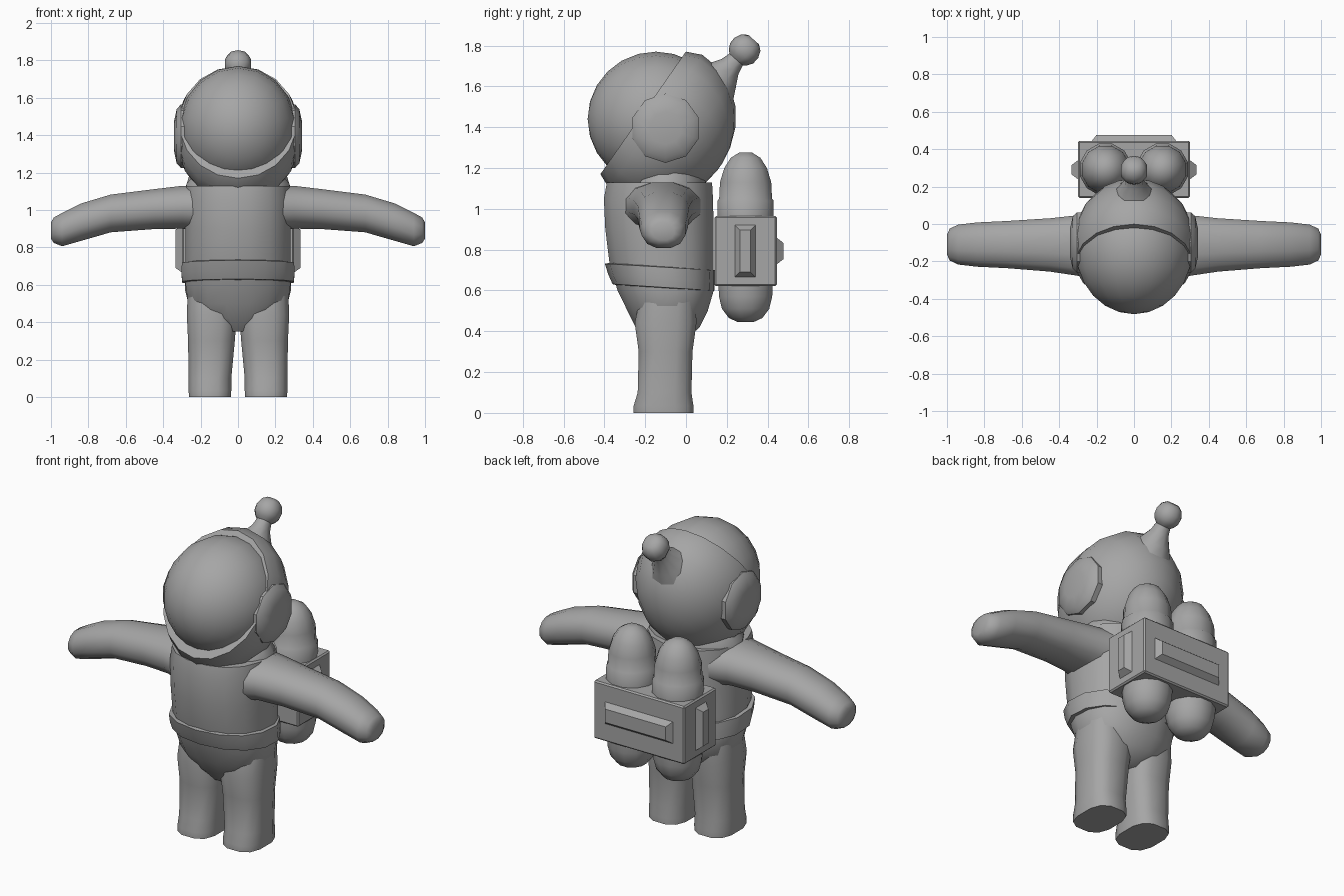
import bpy, bmesh, math
from mathutils import Vector

if "Cube" in bpy.data.objects:
    bpy.data.objects.remove(bpy.data.objects["Cube"])

grey = bpy.data.materials.new("suit grey")
grey.diffuse_color = (0.38, 0.38, 0.38, 1)
grey.use_nodes = True
grey.node_tree.nodes["Principled BSDF"].inputs["Base Color"].default_value = grey.diffuse_color


def finish(name, bm, angle=40):
    """Turn a bmesh into a named, shaded object."""
    bmesh.ops.recalc_face_normals(bm, faces=bm.faces)
    me = bpy.data.meshes.new(name)
    bm.to_mesh(me)
    bm.free()
    me.materials.append(grey)
    ob = bpy.data.objects.new(name, me)
    bpy.context.collection.objects.link(ob)
    bpy.ops.object.select_all(action='DESELECT')
    bpy.context.view_layer.objects.active = ob
    ob.select_set(True)
    bpy.ops.object.shade_smooth_by_angle(angle=math.radians(angle))
    return ob


def loft(name, rings, n=16, square=1.0, angle=40):
    """Skin rings of (centre, u half axis, v half axis); square < 1 is boxier."""
    bm = bmesh.new()
    loops = []
    for c, u, v in rings:
        loop = []
        for i in range(n):
            a = 2 * math.pi * (i + 0.5) / n
            ca, sa = math.cos(a), math.sin(a)
            ca = math.copysign(abs(ca) ** square, ca)
            sa = math.copysign(abs(sa) ** square, sa)
            loop.append(bm.verts.new(Vector(c) + Vector(u) * ca + Vector(v) * sa))
        loops.append(loop)
    for a, b in zip(loops, loops[1:]):
        for i in range(n):
            j = (i + 1) % n
            bm.faces.new((a[i], a[j], b[j], b[i]))
    bm.faces.new(loops[0])
    bm.faces.new(loops[-1])
    return finish(name, bm, angle)


def upright(rows):
    """Rows of (z, x, y, rx, ry) as horizontal rings."""
    return [((x, y, z), (rx, 0, 0), (0, ry, 0)) for z, x, y, rx, ry in rows]


def panel(name, centre, half, out, depth, taper):
    """Raised panel with sloped sides, growing along the axis 'out'."""
    out = Vector(out)
    u = Vector((0, 0, 1))
    v = out.cross(u)
    bm = bmesh.new()
    loops = []
    for d, s in ((-0.02, 0), (0, 0), (depth, taper)):
        loops.append([bm.verts.new(Vector(centre) + out * d
                                   + v * i * (half[0] - s) + u * j * (half[1] - s))
                      for i, j in ((-1, -1), (1, -1), (1, 1), (-1, 1))])
    for a, b in zip(loops, loops[1:]):
        for i in range(4):
            j = (i + 1) % 4
            bm.faces.new((a[i], a[j], b[j], b[i]))
    bm.faces.new(loops[0])
    bm.faces.new(loops[-1])
    return finish(name, bm, 20)


# Torso, tapering into the hips
loft("torso", upright([
    (0.35, 0, -0.10, 0.08, 0.09), (0.42, 0, -0.09, 0.21, 0.16),
    (0.50, 0, -0.09, 0.272, 0.20), (0.60, 0, -0.10, 0.285, 0.24),
    (0.74, 0, -0.12, 0.285, 0.26), (0.90, 0, -0.13, 0.287, 0.27),
    (1.05, 0, -0.135, 0.287, 0.272), (1.13, 0, -0.13, 0.28, 0.262)]), 16, 0.9)
loft("collar", upright([
    (1.11, 0, -0.10, 0.285, 0.20), (1.14, 0, -0.10, 0.28, 0.20),
    (1.19, 0, -0.09, 0.24, 0.17)]), 16)

# Belt, slightly lower at the back
loft("belt", [((0, y, z), (rx, 0, 0), (0, ry, -0.016)) for z, y, rx, ry in (
    (0.61, -0.11, 0.27, 0.23), (0.615, -0.11, 0.305, 0.25),
    (0.66, -0.12, 0.31, 0.26), (0.715, -0.128, 0.307, 0.27),
    (0.72, -0.128, 0.27, 0.24))], 14, 0.92, 35)

# Arms and legs
for side, s in (("right", 1), ("left", -1)):
    loft(side + "_arm", [((s * x, y, z), (0, hy, 0), (0, 0, hz)) for x, y, z, hy, hz in (
        (0.18, -0.12, 1.01, 0.20, 0.125), (0.30, -0.115, 1.015, 0.167, 0.118),
        (0.45, -0.112, 1.005, 0.147, 0.110), (0.68, -0.11, 0.982, 0.130, 0.104),
        (0.84, -0.11, 0.935, 0.122, 0.103), (0.94, -0.11, 0.896, 0.110, 0.092),
        (0.985, -0.11, 0.892, 0.088, 0.070), (1.0, -0.11, 0.890, 0.055, 0.045))],
        12, 0.9, 50)
    loft(side + "_leg", upright([(z, s * x, y, rx, ry) for z, x, y, rx, ry in (
        (0.0, 0.15, -0.11, 0.115, 0.15), (0.035, 0.15, -0.11, 0.117, 0.150),
        (0.10, 0.15, -0.105, 0.117, 0.135), (0.30, 0.142, -0.10, 0.128, 0.135),
        (0.44, 0.14, -0.10, 0.137, 0.155), (0.56, 0.14, -0.09, 0.132, 0.14))]),
        12, 0.72, 50)

# Visor globe
bm = bmesh.new()
bmesh.ops.create_uvsphere(bm, u_segments=18, v_segments=12, radius=1)
for v in bm.verts:
    v.co = Vector((v.co.x * 0.313, v.co.z * 0.335 - 0.147, v.co.y * 0.33 + 1.44))
finish("visor", bm, 60)

# Helmet shell: half ellipsoid behind a tilted opening
back = Vector((0, 0.82, -0.572))
along = Vector((0, 0.572, 0.82))
mouth = Vector((0, -0.21, 1.47))
shell = [(mouth, Vector((0.315, 0, 0)), along * 0.366)]
for deg in (-4, 12, 28, 44, 60, 75, 87):
    t = math.radians(deg)
    shell.append((mouth + back * (0.1 + 0.36 * math.sin(t)),
                  Vector((0.335 * math.cos(t), 0, 0)), along * 0.40 * math.cos(t)))
loft("helmet_shell", shell, 18, 1.0, 45)

# Ear pads on the helmet sides
for side, s in (("right", 1), ("left", -1)):
    loft(side + "_ear_pad", [((s * x, -0.10, 1.395), (0, r, 0), (0, 0, r)) for x, r in (
        (0.22, 0.17), (0.305, 0.17), (0.328, 0.145), (0.342, 0.08))], 10, 1.0, 35)

# Antenna stalk with its knob, both leaning back
lean = Vector((0, 0.66, 0.75)).normalized()
over = lean.cross(Vector((1, 0, 0)))
base = Vector((0, 0.13, 1.60))
stalk = ((0, 0.13), (0.07, 0.09), (0.13, 0.055), (0.175, 0.044), (0.19, 0.06),
         (0.215, 0.075), (0.25, 0.077), (0.285, 0.062), (0.305, 0.035))
loft("antenna", [(base + lean * d, Vector((r * 0.95, 0, 0)), over * r)
                 for d, r in stalk], 10, 0.9, 50)

# Backpack box with bevelled edges
bm = bmesh.new()
bmesh.ops.create_cube(bm, size=1)
for v in bm.verts:
    v.co = Vector((v.co.x * 0.6, v.co.y * 0.305 + 0.2925, v.co.z * 0.345 + 0.793))
bmesh.ops.bevel(bm, geom=bm.edges[:], offset=0.008, segments=1, affect='EDGES')
finish("backpack", bm, 20)
panel("backpack_rear_panel", (0, 0.445, 0.793), (0.225, 0.065), (0, 1, 0), 0.032, 0.025)

# Side panels and twin tanks
for side, s in (("right", 1), ("left", -1)):
    panel(side + "_backpack_panel", (s * 0.3, 0.29, 0.793), (0.05, 0.127),
          (s, 0, 0), 0.034, 0.025 if s else 0)
    loft(side + "_tank", upright([(z, s * 0.152, 0.292, r, r) for z, r in (
        (0.445, 0.04), (0.465, 0.085), (0.51, 0.12), (0.57, 0.135), (0.64, 0.138),
        (0.95, 0.142), (1.04, 0.142), (1.05, 0.134), (1.13, 0.130), (1.20, 0.108),
        (1.25, 0.075), (1.277, 0.03))]), 12, 1.0, 50)
